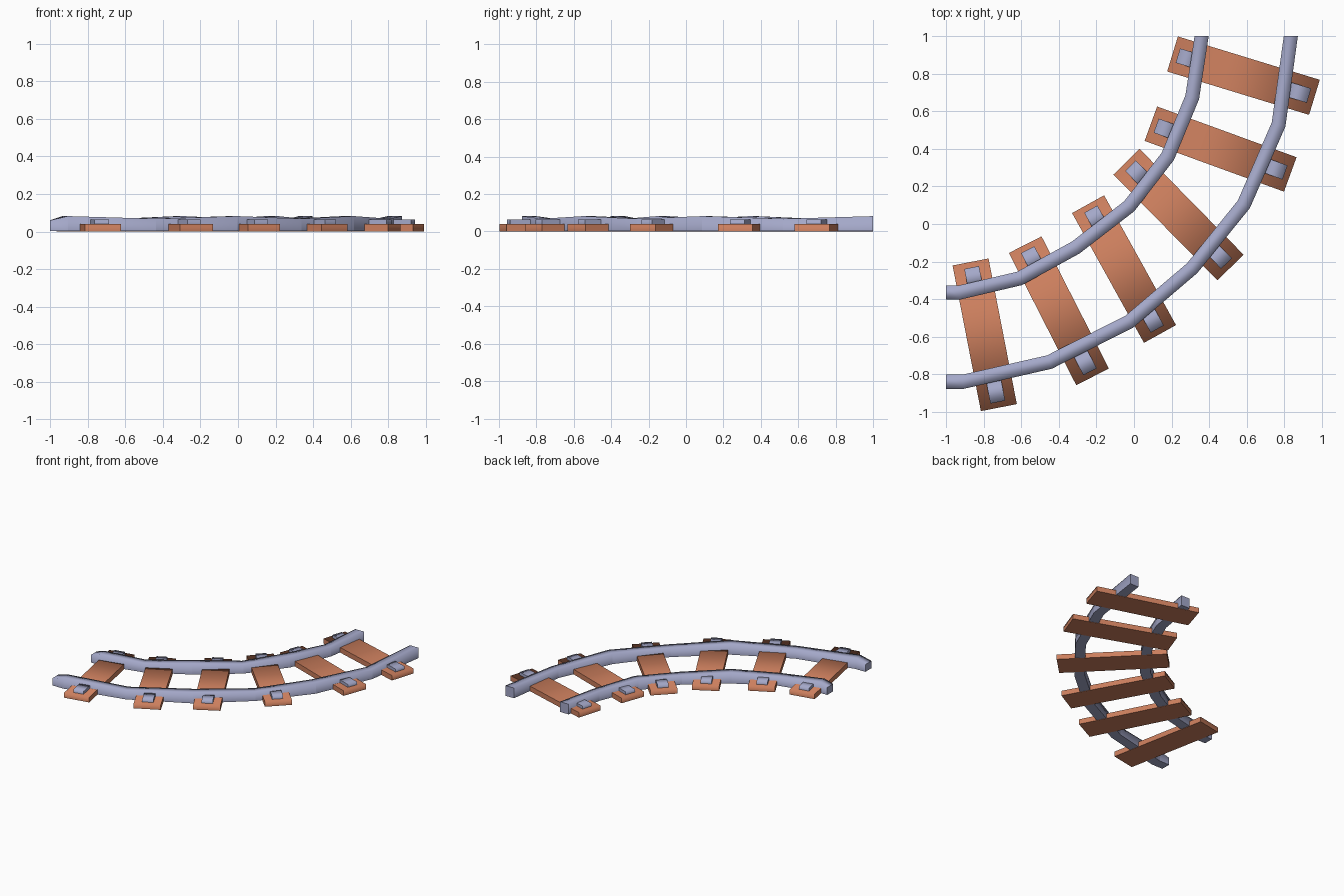
import bpy, bmesh, math
from mathutils import Vector, Matrix

cube = bpy.data.objects.get("Cube")
if cube:
    bpy.data.objects.remove(cube)


def material(name, rgb):
    mat = bpy.data.materials.new(name)
    mat.use_nodes = True
    mat.diffuse_color = (*rgb, 1)
    mat.node_tree.nodes["Principled BSDF"].inputs["Base Color"].default_value = (*rgb, 1)
    return mat


WOOD = material("orange_brown_wood", (0.60, 0.21, 0.11))
STEEL = material("blue_grey_steel", (0.37, 0.39, 0.58))


def finish(name, bm, mat, is_soft):
    """Smooth the mesh, keeping every edge sharp except those picked by is_soft."""
    bmesh.ops.recalc_face_normals(bm, faces=bm.faces)
    for face in bm.faces:
        face.smooth = True
    for edge in bm.edges:
        edge.smooth = is_soft(edge)
    mesh = bpy.data.meshes.new(name)
    bm.to_mesh(mesh)
    bm.free()
    mesh.materials.append(mat)
    obj = bpy.data.objects.new(name, mesh)
    bpy.context.collection.objects.link(obj)
    return obj


def block(name, length, width, bottom, top, mat):
    """Box lying along x whose top blends softly into its two ends."""
    bm = bmesh.new()
    bmesh.ops.create_cube(bm, size=1)
    bmesh.ops.scale(bm, vec=(length, width, top - bottom), verts=bm.verts)
    bmesh.ops.translate(bm, vec=(0, 0, (top + bottom) / 2), verts=bm.verts)

    def top_end(edge):
        a, b = (v.co for v in edge.verts)
        return abs(a.x - b.x) < 1e-5 and min(a.z, b.z) > top - 1e-4
    return finish(name, bm, mat, top_end)


def rail(name, path, heights, width=0.075):
    """Square bar swept along a bent path with a mitred joint at each bend."""
    bm = bmesh.new()
    pts = [Vector(p) for p in path]
    rings = []
    for i, (p, top) in enumerate(zip(pts, heights)):
        before = (p - pts[i - 1]).normalized() if i else None
        after = (pts[i + 1] - p).normalized() if i + 1 < len(pts) else None
        if before is None or after is None:
            side = Vector((0, 1)) if before is None else Vector((-1, 0))
            stretch = 1
        else:
            mid = (before + after).normalized()
            side = Vector((-mid.y, mid.x))
            stretch = 1 / mid.dot(after)
        off = side * width / 2 * stretch
        rings.append([bm.verts.new((*(p + off * s), z))
                      for s, z in ((-1, 0.002), (1, 0.002), (1, top), (-1, top))])
    for a, b in zip(rings, rings[1:]):
        for k in range(4):
            n = (k + 1) % 4
            bm.faces.new((a[k], a[n], b[n], b[k]))
    bm.faces.new(rings[0])
    bm.faces.new(rings[-1])
    ends = [set(rings[0]), set(rings[-1])]
    return finish(name, bm, STEEL,
                  lambda e: not any(set(e.verts) <= ring for ring in ends)
                  and min(v.co.z for v in e.verts) > 0.01)


# Sleepers with a fixing plate near each end: x, y, heading in degrees
sleepers = [(-0.795, -0.59, -79), (-0.40, -0.462, -63), (-0.053, -0.24, -61),
            (0.237, 0.05, -45.5), (0.461, 0.399, -20), (0.583, 0.79, -17)]
for i, (x, y, heading) in enumerate(sleepers, 1):
    place = Matrix.Translation((x, y, 0)) @ Matrix.Rotation(math.radians(heading), 4, "Z")
    block(f"sleeper_{i}", 0.79, 0.195, 0, 0.04, WOOD).matrix_world = place
    for label, s in (("inner", -1), ("outer", 1)):
        plate = block(f"{label}_plate_{i}", 0.11, 0.08, 0.038, 0.063, STEEL)
        plate.matrix_world = place @ Matrix.Translation((s * 0.31, 0, 0))

# Curved rails, with tops that dip at every second joint
tops = [0.06] + [0.082, 0.068] * 3 + [0.082]
rail("inner_rail", [(-1, -0.365), (-0.93, -0.365), (-0.61, -0.29), (-0.31, -0.125),
                    (-0.025, 0.095), (0.18, 0.36), (0.31, 0.675), (0.36, 1)], tops)
rail("outer_rail", [(-1, -0.84), (-0.91, -0.84), (-0.45, -0.735), (-0.025, -0.52),
                    (0.31, -0.235), (0.585, 0.105), (0.77, 0.53), (0.835, 1)], tops)
